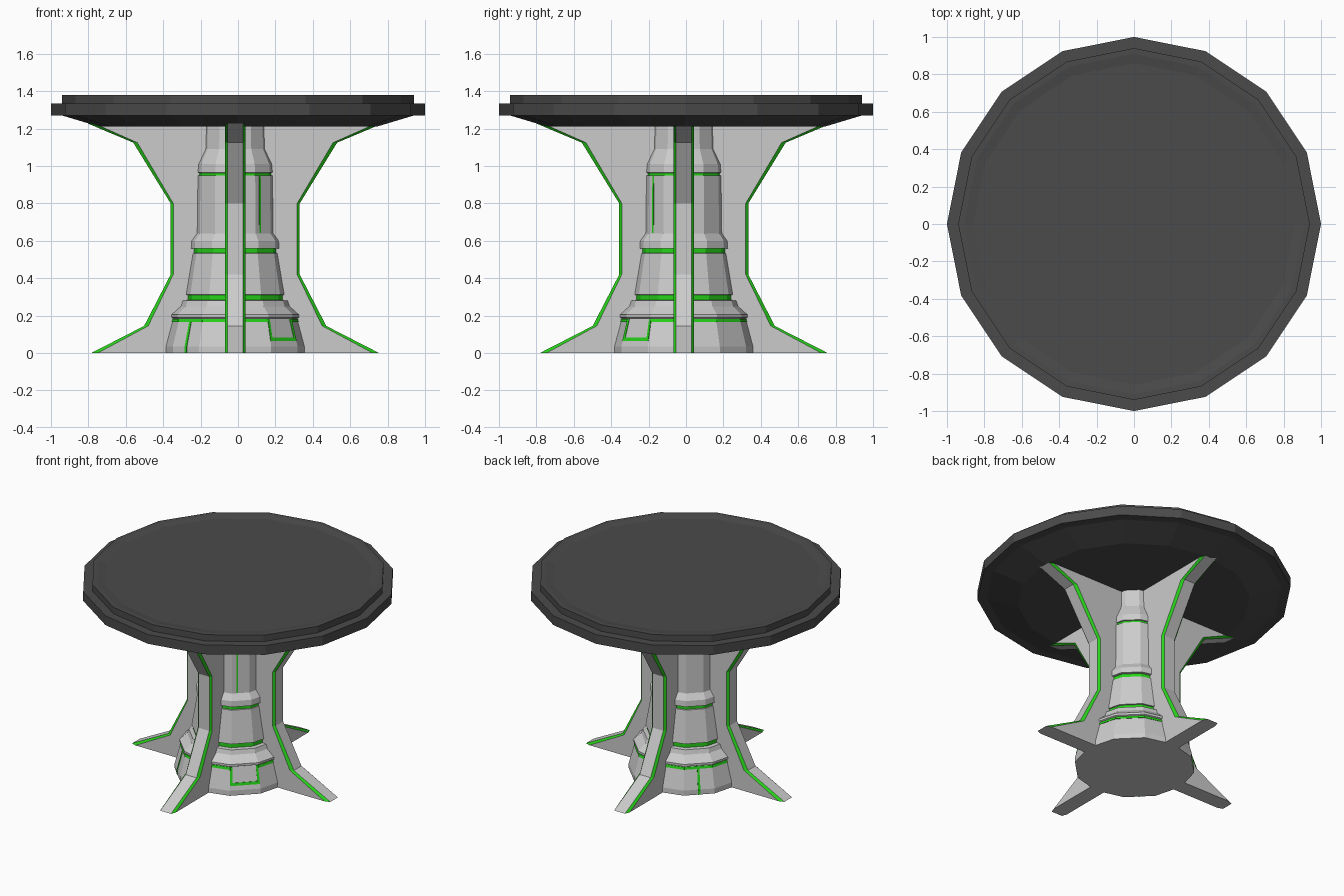
import bpy
from math import sin, cos, pi, radians

if "Cube" in bpy.data.objects:
    bpy.data.objects.remove(bpy.data.objects["Cube"])

CX, CY = -0.015, -0.012          # pedestal axis


def material(name, color):
    m = bpy.data.materials.new(name)
    m.diffuse_color = color
    m.use_nodes = True
    m.node_tree.nodes["Principled BSDF"].inputs["Base Color"].default_value = m.diffuse_color
    return m


DARK = material("dark_top", (0.07, 0.07, 0.07, 1))
GREEN = material("green_trim", (0.02, 0.65, 0.01, 1))
GREY = material("grey_metal", (0.8, 0.8, 0.8, 1))


def make(name, verts, faces, mats, idx=None, loc=(0, 0, 0), rot=0):
    me = bpy.data.meshes.new(name)
    me.from_pydata(verts, [], faces)
    for m in mats:
        me.materials.append(m)
    if idx:
        me.polygons.foreach_set("material_index", idx)
    me.update()
    ob = bpy.data.objects.new(name, me)
    ob.location = loc
    ob.rotation_euler[2] = rot
    bpy.context.collection.objects.link(ob)
    return ob


def lathe(name, profile, n, mats, loc=(0, 0, 0), green=()):
    """Revolve (r, z) points, listed bottom to top, and cap both ends."""
    verts = [(r * cos(2 * pi * i / n), r * sin(2 * pi * i / n), z)
             for r, z in profile for i in range(n)]
    faces, idx = [], []
    for k in range(len(profile) - 1):
        for i in range(n):
            j = (i + 1) % n
            faces.append((k * n + i, k * n + j, (k + 1) * n + j, (k + 1) * n + i))
            idx.append(1 if k in green else 0)
    top = (len(profile) - 1) * n
    faces += [tuple(reversed(range(n))), tuple(range(top, top + n))]
    return make(name, verts, faces, mats, idx + [0, 0], loc)


# Round table top with stepped rim and shallow dished surface
lathe("table_top", [(0.74, 1.21), (0.94, 1.27), (1.0, 1.27), (1.0, 1.335),
                    (0.94, 1.335), (0.94, 1.38), (0.91, 1.38), (0.86, 1.372)],
      16, [DARK])

# Stepped pedestal with green bands set into grooves
column = [(0.385, 0), (0.385, 0.035), (0.345, 0.185), (0.355, 0.19), (0.355, 0.205),
          (0.305, 0.25), (0.295, 0.28), (0.268, 0.283), (0.268, 0.31), (0.277, 0.312),
          (0.24, 0.533), (0.234, 0.535), (0.234, 0.558), (0.25, 0.56), (0.247, 0.6),
          (0.218, 0.64), (0.214, 0.948), (0.206, 0.95), (0.206, 0.963), (0.214, 0.965),
          (0.21, 1.01), (0.172, 1.09), (0.168, 1.215)]
lathe("pedestal", column, 12, [GREY, GREEN], (CX, CY, 0), green=(7, 11, 17))


# Four curved-out fins with green chamfered edges
fin = [(0.77, 0), (0.487, 0.145), (0.345, 0.42), (0.345, 0.8), (0.545, 1.125), (0.79, 1.228)]
inset = [0.035, 0.022, 0.014, 0.014, 0.022, 0.035]
h, e, n = 0.055, 0.042, len(fin)
rows = [(-h, 1), (-e, 0), (e, 0), (h, 1)]
verts = [(r - s * d, y, z) for y, s in rows for (r, z), d in zip(fin, inset)]
verts += [(0, y, z) for y in (-h, h) for z in (0, 1.228)]
c = 4 * n
faces = [(k * n + i, (k + 1) * n + i, (k + 1) * n + i + 1, k * n + i + 1)
         for k in range(3) for i in range(n - 1)]
idx = [k != 1 for k in range(3) for i in range(n - 1)]
faces += [(c, *range(n), c + 1), (c + 3, *reversed(range(3 * n, 4 * n)), c + 2),
          (c + 2, 3 * n, 2 * n, n, 0, c),
          (c + 1, n - 1, 2 * n - 1, 3 * n - 1, 4 * n - 1, c + 3)]
idx += [0] * 4
for k, side in enumerate(("right", "back", "left", "front")):
    make(side + "_leg", verts, faces, [GREY, GREEN], [int(i) for i in idx],
         (CX, CY, 0), k * pi / 2)


# Thin inlays lying on single facets of the pedestal
def radius(z):
    for (r0, z0), (r1, z1) in zip(column, column[1:]):
        if z0 <= z <= z1:
            return r0 + (r1 - r0) * (z - z0) / (z1 - z0)


def inlay(name, deg, u0, u1, z0, z1):
    """u runs across the facet from -1 to 1."""
    v = []
    for z in (z0, z1):
        half = radius(z) * sin(pi / 12)
        ap = radius(z) * cos(pi / 12)
        v += [(ap + t, u * half, z) for t, u in
              ((-0.01, u0), (0.003, u0), (0.003, u1), (-0.01, u1))]
    f = [(3, 2, 1, 0), (4, 5, 6, 7)] + [(i, (i + 1) % 4, (i + 1) % 4 + 4, i + 4) for i in range(4)]
    make(name, v, f, [GREEN], None, (CX, CY, 0), radians(deg))


for d in range(15, 375, 30):
    if d != 315:
        inlay("base_trim", d, -1, 1, 0.166, 0.183)
inlay("panel_trim_bottom", 315, -1, 1, 0.065, 0.083)
inlay("panel_trim_left", 315, -1, -0.84, 0.065, 0.183)
inlay("panel_trim_right", 315, 0.84, 1, 0.065, 0.183)
for d in (135, 225):
    inlay("base_seam", d, -0.08, 0.08, 0.036, 0.17)
    inlay("base_seam_foot", d, -0.08, 0.08, 0.0, 0.035)
inlay("column_seam", 315, -0.5, -0.3, 0.642, 0.947)
